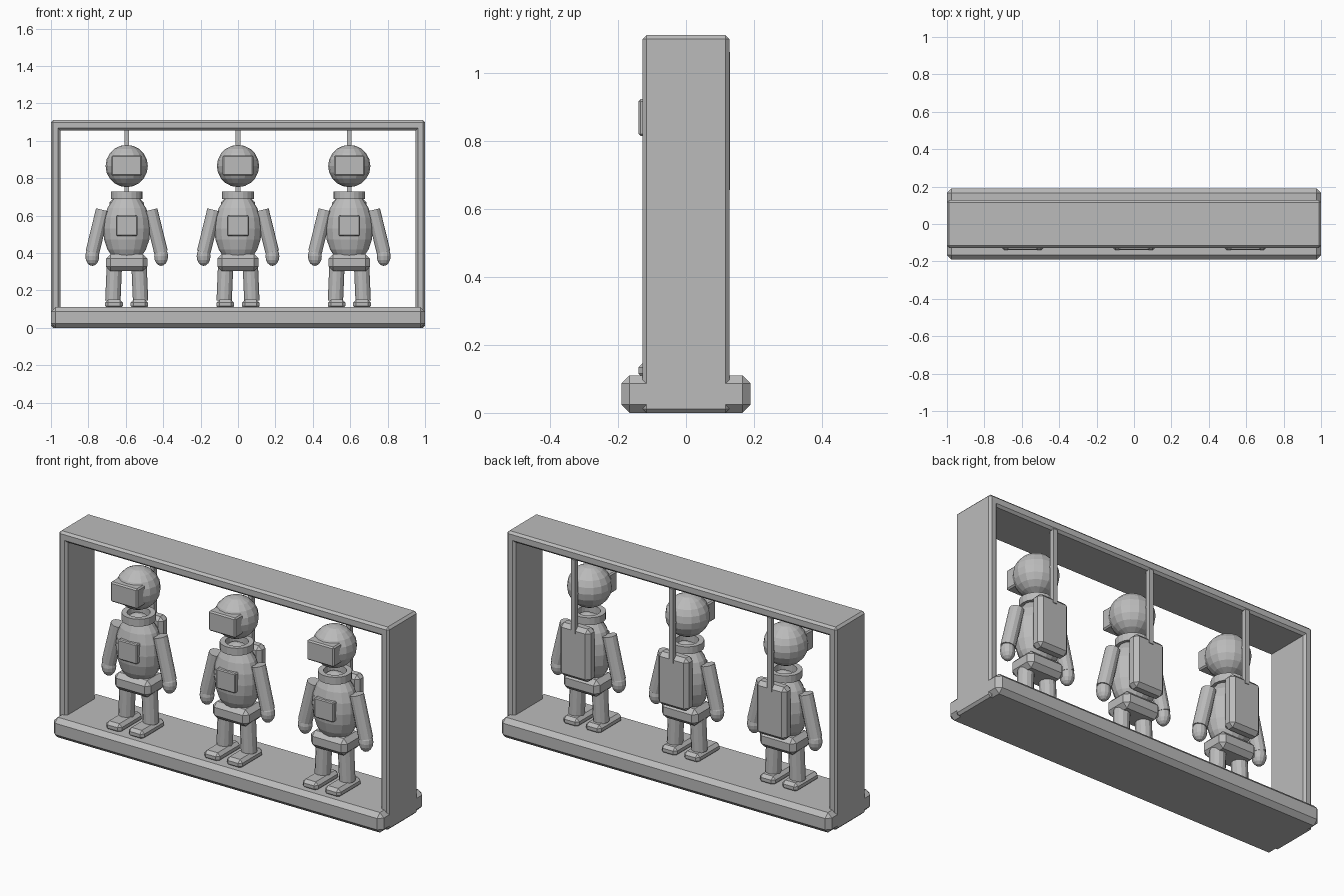
import bpy
import math
from mathutils import Vector

if "Cube" in bpy.data.objects:
    bpy.data.objects.remove(bpy.data.objects["Cube"])

grey = bpy.data.materials.new("plain_grey")
grey.diffuse_color = (0.5, 0.5, 0.5, 1)
grey.use_nodes = True
grey.node_tree.nodes["Principled BSDF"].inputs["Base Color"].default_value = grey.diffuse_color


def finish(ob, name):
    ob.name = name
    ob.data.materials.append(grey)
    return ob


def box(name, lo, hi, bevel=0.0):
    """Chamfered box between two corners."""
    lo, hi = Vector(lo), Vector(hi)
    bpy.ops.mesh.primitive_cube_add(size=1, location=(lo + hi) / 2)
    ob = bpy.context.object
    ob.scale = hi - lo
    bpy.ops.object.transform_apply(location=False, rotation=False, scale=True)
    if bevel:
        m = ob.modifiers.new("chamfer", 'BEVEL')
        m.width = bevel
        m.segments = 1
    return finish(ob, name)


def rod(name, a, b, r, sides=12):
    """Cylinder between two points."""
    a, b = Vector(a), Vector(b)
    bpy.ops.mesh.primitive_cylinder_add(
        vertices=sides, radius=r, depth=(b - a).length, location=(a + b) / 2,
        rotation=(b - a).to_track_quat('Z', 'Y').to_euler())
    return finish(bpy.context.object, name)


def ball(name, centre, radii, segs=16, rings=10):
    bpy.ops.mesh.primitive_uv_sphere_add(
        segments=segs, ring_count=rings, radius=1, location=centre)
    ob = bpy.context.object
    ob.scale = radii
    bpy.ops.object.transform_apply(location=False, rotation=False, scale=True)
    return finish(ob, name)


def ring(name, centre, outer, inner, height, sides=20):
    """Flat-topped tube with a square section."""
    verts, faces = [], []
    section = [(outer, 0), (outer, height), (inner, height), (inner, 0)]
    for i in range(sides):
        t = 2 * math.pi * i / sides
        verts += [(r * math.cos(t), r * math.sin(t), z) for r, z in section]
        n = (i + 1) % sides
        for k in range(4):
            j = (k + 1) % 4
            faces.append((4 * i + k, 4 * n + k, 4 * n + j, 4 * i + j))
    me = bpy.data.meshes.new(name)
    me.from_pydata(verts, [], faces)
    ob = bpy.data.objects.new(name, me)
    ob.location = centre
    bpy.context.collection.objects.link(ob)
    return finish(ob, name)


# Display frame
box("base", (-1, -0.19, 0), (1, 0.19, 0.11), 0.024)
box("top_panel", (-1, -0.128, 1.055), (1, 0.128, 1.11), 0.012)
for s, side in ((-1, "left"), (1, "right")):
    box(side + "_wall", (min(s, s * 0.95), -0.128, 0),
        (max(s, s * 0.95), 0.128, 1.11), 0.012)


def figure(cx, tag):
    def n(part):
        return f"{part}_{tag}"

    # Head, visor and collar
    ball(n("helmet"), (cx, -0.015, 0.865), (0.113, 0.113, 0.113))
    box(n("visor"), (cx - 0.082, -0.14, 0.813), (cx + 0.082, -0.07, 0.922), 0.007)
    ring(n("collar"), (cx, -0.01, 0.688), 0.085, 0.058, 0.04)

    # Body
    ball(n("torso"), (cx, -0.005, 0.53), (0.127, 0.095, 0.19))
    box(n("chest_panel"), (cx - 0.058, -0.108, 0.492),
        (cx + 0.058, -0.07, 0.6), 0.005)
    box(n("pelvis"), (cx - 0.11, -0.083, 0.303), (cx + 0.11, 0.075, 0.395), 0.024)

    # Backpack and hanging rail
    box(n("backpack"), (cx - 0.092, 0.055, 0.4), (cx + 0.092, 0.125, 0.69), 0.02)
    box(n("rail"), (cx - 0.0125, 0.104, 0.655), (cx + 0.0125, 0.129, 1.06))
    rod(n("helmet_peg"), (cx, 0.07, 0.865), (cx, 0.11, 0.865), 0.01, 8)

    # Limbs
    for s, side in ((-1, "left"), (1, "right")):
        rod(n(side + "_arm"), (cx + s * 0.128, -0.005, 0.63),
            (cx + s * 0.183, -0.005, 0.405), 0.037)
        ball(n(side + "_hand"), (cx + s * 0.184, -0.005, 0.383),
             (0.037, 0.037, 0.052), 12, 8)
        rod(n(side + "_leg"), (cx + s * 0.066, -0.01, 0.335),
            (cx + s * 0.074, -0.01, 0.145), 0.041)
        box(n(side + "_foot"), (cx + s * 0.068 - 0.047, -0.14, 0.1),
            (cx + s * 0.068 + 0.047, 0.06, 0.15), 0.016)


for cx, tag in ((-0.595, "left"), (0.0, "middle"), (0.595, "right")):
    figure(cx, tag)
